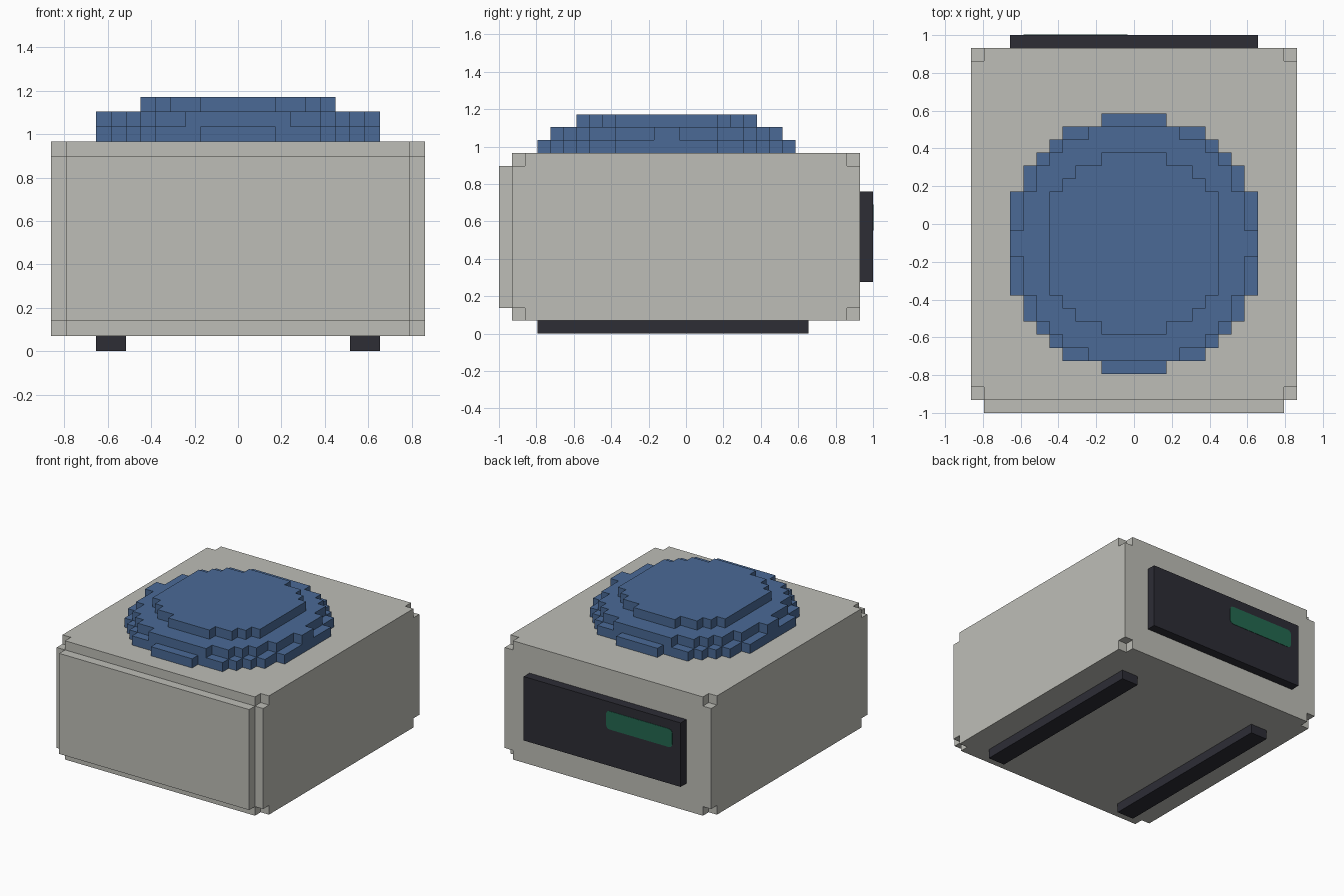
import bpy
import bmesh
import math
from itertools import product

cube = bpy.data.objects.get("Cube")
if cube:
    bpy.data.objects.remove(cube, do_unlink=True)

U = 2 / 29  # one block of the grid


def material(name, rgb):
    m = bpy.data.materials.new(name)
    m.use_nodes = True
    m.diffuse_color = (*rgb, 1)
    bsdf = next(n for n in m.node_tree.nodes if n.type == 'BSDF_PRINCIPLED')
    bsdf.inputs["Base Color"].default_value = (*rgb, 1)
    return m


GREY = material("warm grey", (0.515, 0.515, 0.474))
BLUE = material("blue", (0.069, 0.144, 0.305))
DARK = material("charcoal", (0.026, 0.026, 0.036))
GREEN = material("dark green", (0.017, 0.138, 0.080))


def finish(name, bm, mat):
    bmesh.ops.recalc_face_normals(bm, faces=bm.faces)
    bmesh.ops.scale(bm, vec=(U, U, U), verts=bm.verts)
    me = bpy.data.meshes.new(name)
    bm.to_mesh(me)
    bm.free()
    me.materials.append(mat)
    ob = bpy.data.objects.new(name, me)
    bpy.context.collection.objects.link(ob)
    return ob


def box(name, x, y, z, mat):
    """Box from (low, high) ranges in blocks."""
    bm = bmesh.new()
    bmesh.ops.create_cube(bm, size=1)
    for v in bm.verts:
        v.co = [r[0] if c < 0 else r[1] for c, r in zip(v.co, (x, y, z))]
    return finish(name, bm, mat)


def prism(name, points, depth, mat):
    """Extrude a flat outline along a vector."""
    bm = bmesh.new()
    face = bm.faces.new([bm.verts.new(p) for p in points])
    out = bmesh.ops.extrude_face_region(bm, geom=[face], use_keep_orig=True)
    verts = [g for g in out["geom"] if isinstance(g, bmesh.types.BMVert)]
    bmesh.ops.translate(bm, vec=depth, verts=verts)
    return finish(name, bm, mat)


def notched_box(name, xs, ys, zs, mat):
    """Box with its eight corner blocks missing: 3x3x3 cells, outer faces only."""
    bm = bmesh.new()
    cuts = (xs, ys, zs)
    cells = {c for c in product(range(3), repeat=3) if 1 in c}
    for c in cells:
        for axis, side in product(range(3), range(2)):
            near = list(c)
            near[axis] += 2 * side - 1
            if tuple(near) in cells:
                continue
            a, b = [i for i in range(3) if i != axis]
            quad = []
            for da, db in ((0, 0), (1, 0), (1, 1), (0, 1)):
                k = list(c)
                k[axis] += side
                k[a] += da
                k[b] += db
                quad.append(bm.verts.new([cuts[i][k[i]] for i in range(3)]))
            bm.faces.new(quad)
    bmesh.ops.remove_doubles(bm, verts=bm.verts, dist=0.001)
    bmesh.ops.recalc_face_normals(bm, faces=bm.faces)
    bmesh.ops.dissolve_limit(bm, angle_limit=0.01, verts=bm.verts, edges=bm.edges)
    return finish(name, bm, mat)


# Casing with notched corners, and the raised front plate
notched_box("casing", (-12.5, -11.5, 11.5, 12.5), (-13.5, -12.5, 12.5, 13.5),
            (1, 2, 13, 14), GREY)
box("front_plate", (-11.5, 11.5), (-14.5, -13.5), (2, 13), GREY)

# Skids underneath
for side, name in ((1, "left_foot"), (-1, "right_foot")):
    box(name, sorted((side * 7.5, side * 9.5)), (-11.5, 9.5), (0, 1), DARK)

# Stepped dome: each layer lists (half width, half length) of its steps
CY = -1.5
layers = {
    "dome_base": [(9.5, 4), (8.5, 6), (7.5, 7), (6.5, 8), (5.5, 9), (2.5, 10)],
    "dome_middle": [(9.5, 1), (8.5, 4), (7.5, 6), (6.5, 7), (5.5, 8), (3.5, 9)],
    "dome_top": [(6.5, 4), (5.5, 5), (4.5, 6), (2.5, 7)],
}
for i, (name, steps) in enumerate(layers.items()):
    z = 14 + i
    quarter = []
    for n, (w, h) in enumerate(steps):
        quarter.append((w, h))
        if n + 1 < len(steps):
            quarter.append((steps[n + 1][0], h))
    half = quarter + [(-x, y) for x, y in reversed(quarter)]
    loop = half + [(-x, -y) for x, y in half]
    prism(name, [(x, y + CY, z) for x, y in loop], (0, 0, 1), BLUE)

# Back panel with a small round-cornered display
box("back_panel", (-9.5, 9.5), (13.5, 14.5), (4, 11), DARK)
R = 0.4
corners = ((-0.5 - R, 10 - R, 0), (-8.5 + R, 10 - R, 90),
           (-8.5 + R, 8 + R, 180), (-0.5 - R, 8 + R, 270))
outline = []
for cx, cz, start in corners:
    for k in range(4):
        t = math.radians(start + 30 * k)
        outline.append((cx + R * math.cos(t), 14.5, cz + R * math.sin(t)))
prism("display", outline, (0, 0.04, 0), GREEN)
